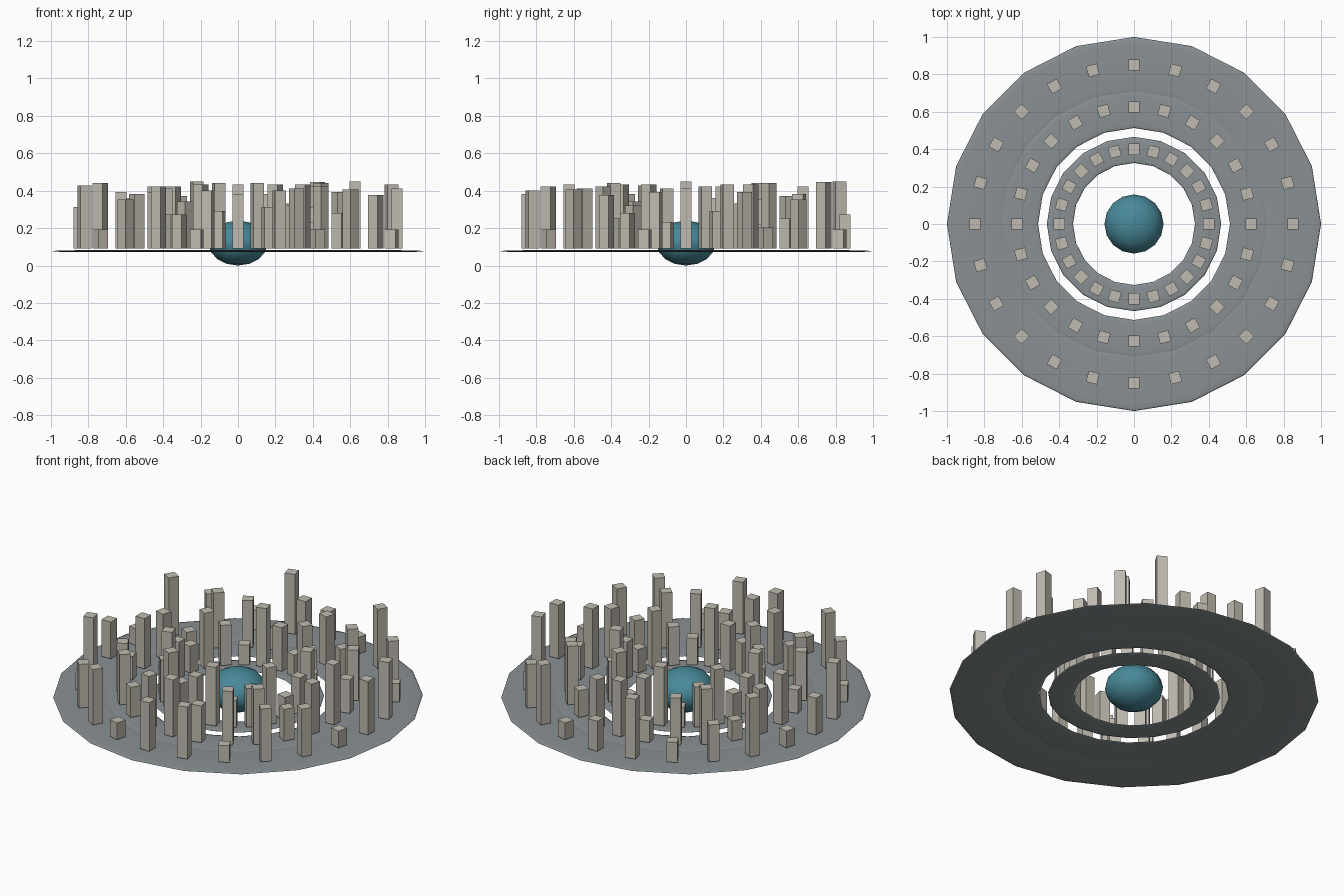
import bpy, math

if "Cube" in bpy.data.objects:
    bpy.data.objects.remove(bpy.data.objects["Cube"])

def material(name, rgb):
    m = bpy.data.materials.new(name)
    m.diffuse_color = (*rgb, 1)
    m.use_nodes = True
    m.node_tree.nodes["Principled BSDF"].inputs["Base Color"].default_value = m.diffuse_color
    return m

GREY = material("ring grey", (0.25, 0.28, 0.295))
STONE = material("tower stone", (0.53, 0.50, 0.44))
TEAL = material("core teal", (0.065, 0.25, 0.32))

def finish(name, mat):
    o = bpy.context.object
    o.name = name
    o.data.materials.append(mat)
    return o

# flattened core globe
bpy.ops.mesh.primitive_uv_sphere_add(segments=16, ring_count=8, radius=0.158,
                                     location=(0, 0, 0.12))
core = finish("core_globe", TEAL)
core.scale.z = 0.12 / 0.158
bpy.ops.object.shade_smooth()

# flat platform rings
for name, major, minor in (("outer_ring", 0.85, 0.15),
                           ("middle_ring", 0.615, 0.102),
                           ("inner_ring", 0.396, 0.07)):
    bpy.ops.mesh.primitive_torus_add(major_segments=20, minor_segments=8,
                                     major_radius=major, minor_radius=minor,
                                     location=(0, 0, 0.077))
    ring = finish(name, GREY)
    ring.scale.z = 0.005 / minor
    bpy.ops.object.shade_smooth()

# towers: 24 per ring, each turned to face the centre
HEIGHTS = {
    "outer": (0.85, [.32, .34, .11, .26, .355, .10, .18, .357, .12, .22, .35, .10,
                     .22, .335, .10, .26, .33, .10, .29, .31, .10, .315, .285, .10]),
    "middle": (0.626, [.357, .20, .30, .35, .16, .29, .33, .13, .28, .33, .12, .27,
                       .30, .14, .29, .30, .18, .31, .34, .22, .32, .33, .19, .30]),
    "inner": (0.40, [.22, .33, .15, .24, .34, .13, .26, .35, .12, .24, .33, .16,
                     .22, .32, .18, .25, .34, .20, .27, .35, .16, .23, .34, .14]),
}
BASE = 0.092
for ring, (radius, heights) in HEIGHTS.items():
    for i, h in enumerate(heights):
        a = math.radians(15 * i)
        bpy.ops.mesh.primitive_cube_add(
            size=1, rotation=(0, 0, a),
            location=(radius * math.cos(a), radius * math.sin(a), BASE + h / 2))
        tower = finish(f"{ring}_tower_{i + 1}", STONE)
        tower.scale = (0.06, 0.06, h)
